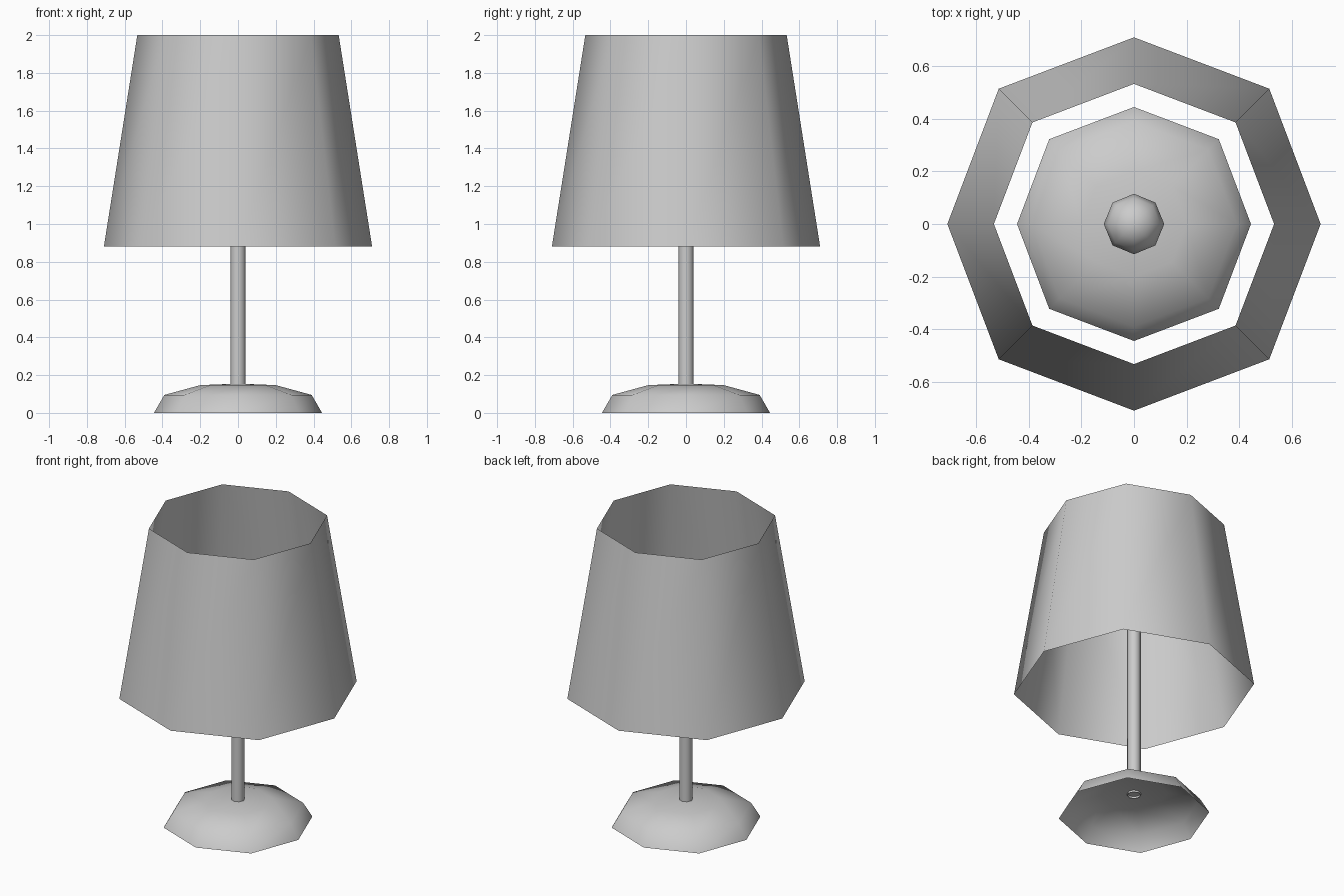
import bpy, bmesh, math

if "Cube" in bpy.data.objects:
    bpy.data.objects.remove(bpy.data.objects["Cube"])

SIDES = 8
DIAG = 1.025  # diagonal corners sit slightly further out than the axis corners


def lathe(name, profile, diag=DIAG):
    """Spin a (radius, z) profile into a smooth eight-sided shell; radius 0 makes a tip."""
    bm = bmesh.new()
    rings = []
    for r, z in profile:
        if r == 0:
            rings.append([bm.verts.new((0, 0, z))] * SIDES)
            continue
        ring = []
        for i in range(SIDES):
            a = 2 * math.pi * i / SIDES
            k = r * (diag if i % 2 else 1)
            ring.append(bm.verts.new((k * math.cos(a), k * math.sin(a), z)))
        rings.append(ring)
    for lo, hi in zip(rings, rings[1:]):
        for i in range(SIDES):
            j = (i + 1) % SIDES
            corners = dict.fromkeys((lo[i], lo[j], hi[j], hi[i]))
            bm.faces.new(list(corners))
    for f in bm.faces:
        f.smooth = True
    mesh = bpy.data.meshes.new(name)
    bm.to_mesh(mesh)
    bm.free()
    obj = bpy.data.objects.new(name, mesh)
    bpy.context.collection.objects.link(obj)
    return obj


# Hollow domed foot, open underneath
lathe("base", [(0.445, 0), (0.39, 0.095), (0.2, 0.147), (0, 0.155)])

# Slim stem running up inside the shade
lathe("stem", [(0.041, 0.14), (0.041, 1.34)], 1.0)

# Round bulb on top of the stem
R, CZ = 0.115, 1.42
bulb = [(R * math.cos(t), CZ + R * math.sin(t))
        for t in (math.radians(d) for d in (-60, -30, 0, 30, 60))]
lathe("bulb", [(0, CZ - R)] + bulb + [(0, CZ + R)], 1.0)

# Tapered thin shade, open at both ends
lathe("shade", [(0.71, 0.88), (0.533, 2.0)])
